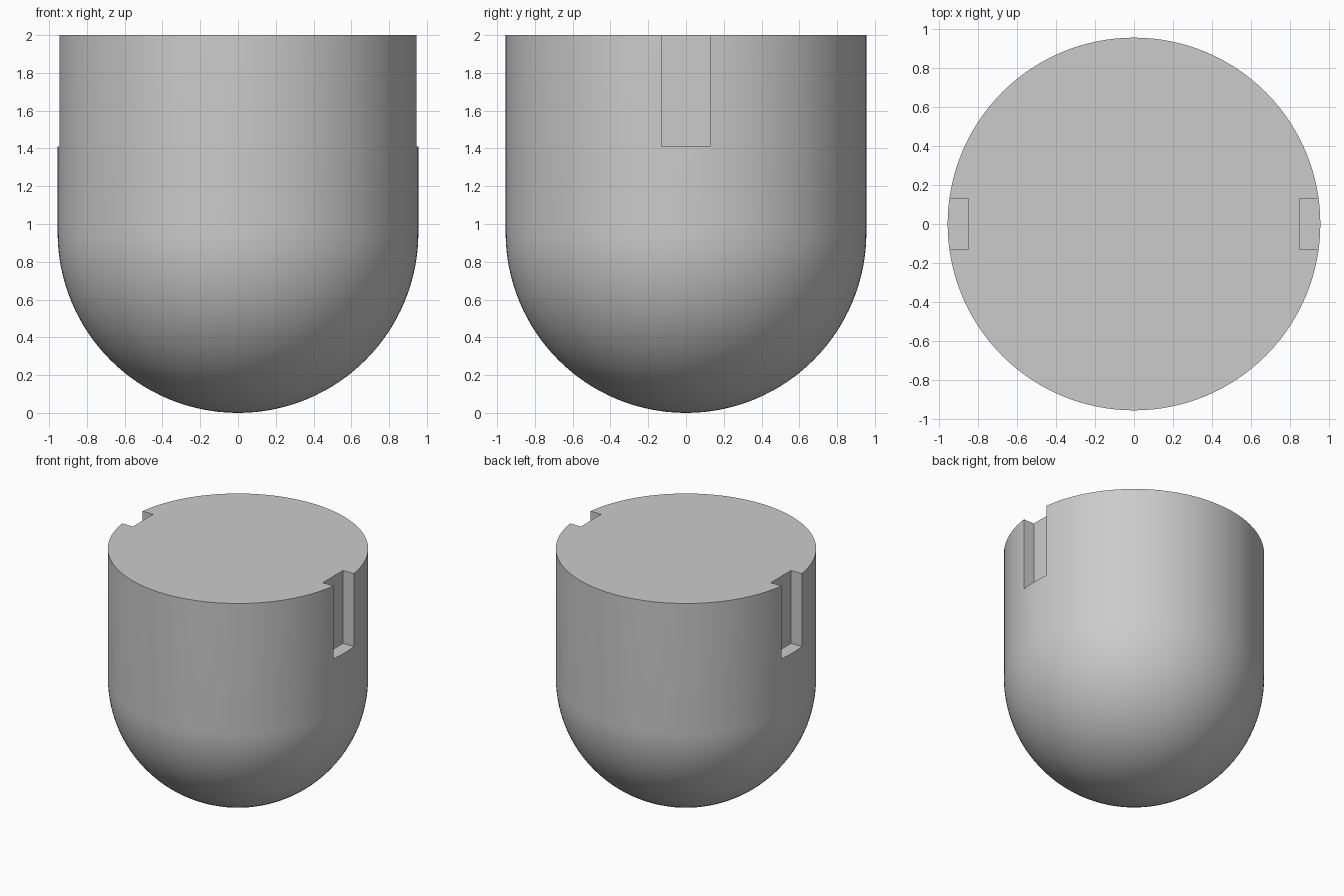
import bpy, bmesh, math

if "Cube" in bpy.data.objects:
    bpy.data.objects.remove(bpy.data.objects["Cube"])

R = 0.955          # radius of the body and its round bottom
H = 2.0            # total height
SEGMENTS = 128
RINGS = 32

grey = bpy.data.materials.new("plain grey")
grey.diffuse_color = (0.6, 0.6, 0.6, 1)
grey.use_nodes = True
grey.node_tree.nodes["Principled BSDF"].inputs["Base Color"].default_value = grey.diffuse_color


def add_object(name, bm):
    mesh = bpy.data.meshes.new(name)
    bm.to_mesh(mesh)
    bm.free()
    obj = bpy.data.objects.new(name, mesh)
    bpy.context.collection.objects.link(obj)
    mesh.materials.append(grey)
    return obj


# Round-bottomed body: quarter arc and straight wall, turned about z
bm = bmesh.new()
angles = [i * math.pi / 2 / RINGS for i in range(RINGS + 1)]
profile = [(R * math.sin(a), R - R * math.cos(a)) for a in angles] + [(R, H)]
verts = [bm.verts.new((x, 0, z)) for x, z in profile]
edges = [bm.edges.new(pair) for pair in zip(verts, verts[1:])]
bmesh.ops.spin(bm, geom=verts + edges, cent=(0, 0, 0), axis=(0, 0, 1),
               angle=2 * math.pi, steps=SEGMENTS)
bmesh.ops.remove_doubles(bm, verts=bm.verts, dist=1e-5)
# Flat top
bmesh.ops.contextual_create(bm, geom=[e for e in bm.edges if e.is_boundary])
bmesh.ops.recalc_face_normals(bm, faces=bm.faces)
body = add_object("round_bottom_body", bm)

# Vertical slots on the left and right of the rim
for side in (-1, 1):
    bm = bmesh.new()
    bmesh.ops.create_cube(bm, size=1)
    bmesh.ops.scale(bm, vec=(0.4, 0.26, 0.8), verts=bm.verts)
    bmesh.ops.translate(bm, vec=(side * 1.05, 0, 1.81), verts=bm.verts)
    cutter = add_object("slot_cutter", bm)
    cutter.hide_render = True
    mod = body.modifiers.new("slot", "BOOLEAN")
    mod.operation = "DIFFERENCE"
    mod.solver = "EXACT"
    mod.object = cutter
    bpy.ops.object.select_all(action="DESELECT")
    body.select_set(True)
    bpy.context.view_layer.objects.active = body
    bpy.ops.object.modifier_apply(modifier=mod.name)
    bpy.data.objects.remove(cutter)

# Smooth round surfaces, crisp rim and slots
bpy.ops.object.shade_smooth_by_angle(angle=math.radians(30))
